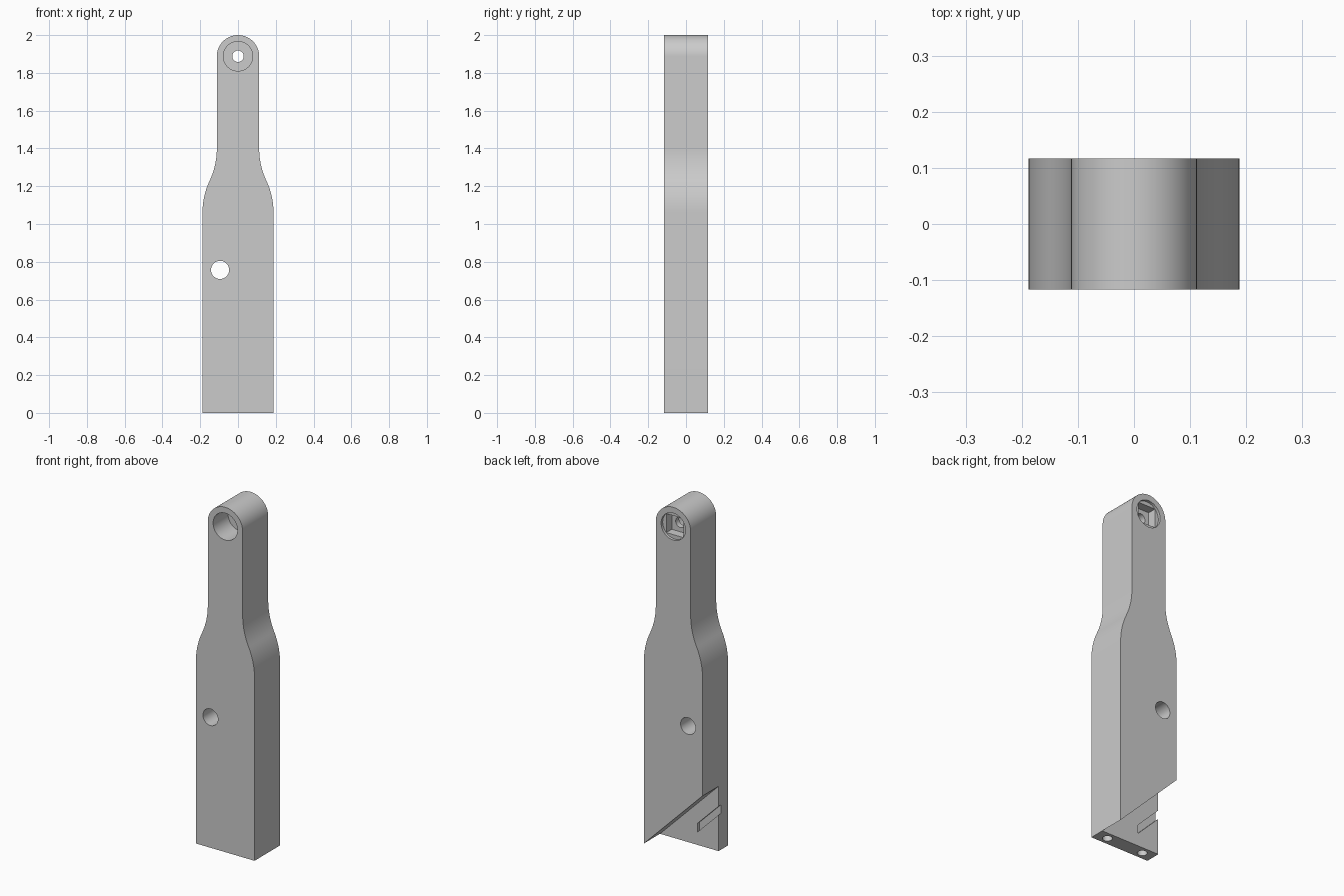
import bpy, bmesh, math

cube = bpy.data.objects.get("Cube")
if cube:
    bpy.data.objects.remove(cube, do_unlink=True)

grey = bpy.data.materials.new("plain_grey")
grey.use_nodes = True
GREY = (0.6, 0.6, 0.6, 1)
grey.diffuse_color = GREY
grey.node_tree.nodes["Principled BSDF"].inputs["Base Color"].default_value = GREY

HALF_W, HEAD_R, HALF_D = 0.188, 0.112, 0.117
EYE_Z = 2 - HEAD_R
FLAP_Y = -0.03


def prism(name, points, y0, y1):
    """Extrude an x-z outline from y0 to y1."""
    bm = bmesh.new()
    face = bm.faces.new([bm.verts.new((x, y0, z)) for x, z in points])
    out = bmesh.ops.extrude_face_region(bm, geom=[face])
    moved = [v for v in out["geom"] if isinstance(v, bmesh.types.BMVert)]
    bmesh.ops.translate(bm, vec=(0, y1 - y0, 0), verts=moved)
    bmesh.ops.recalc_face_normals(bm, faces=bm.faces)
    mesh = bpy.data.meshes.new(name)
    bm.to_mesh(mesh)
    bm.free()
    mesh.materials.append(grey)
    obj = bpy.data.objects.new(name, mesh)
    bpy.context.collection.objects.link(obj)
    return obj


def circle(cx, cz, r, n=64):
    return [(cx + r * math.cos(math.tau * i / n), cz + r * math.sin(math.tau * i / n))
            for i in range(n)]


# Handle outline: straight grip, S-shaped shoulder, round head
z0, z1, steps = 1.06, 1.40, 12
h, w = (z1 - z0) / 2, (HALF_W - HEAD_R) / 2
R = (h * h + w * w) / (2 * w)
side = [(HALF_W, 0)]
for i in range(2 * steps + 1):
    t = i / steps * h
    if t <= h:
        x = HALF_W - (R - math.sqrt(R * R - t * t))
    else:
        x = HEAD_R + R - math.sqrt(R * R - (2 * h - t) ** 2)
    side.append((x, z0 + t))
head = [(HEAD_R * math.cos(math.pi * i / 48), EYE_Z + HEAD_R * math.sin(math.pi * i / 48))
        for i in range(49)]
outline = side + head + [(-x, z) for x, z in reversed(side)]
body = prism("handle_body", outline, -HALF_D, HALF_D)

# Cutters: eye bores, square pocket, side hole, diagonal notch, slot
q = 0.055
e = 0.05
cutters = [
    prism("eye_front_bore", circle(0, EYE_Z, 0.078), -0.2, 0.02),
    prism("eye_back_recess", circle(0, EYE_Z, 0.078), HALF_D - 0.015, 0.2),
    prism("eye_pocket", [(-q, EYE_Z - q), (q, EYE_Z - q), (q, EYE_Z + q), (-q, EYE_Z + q)],
          HALF_D - 0.065, 0.2),
    prism("eye_pin_hole", circle(0, EYE_Z, 0.03), -0.2, 0.2),
    prism("body_hole", circle(-0.095, 0.757, 0.048), -0.2, 0.2),
    prism("diagonal_notch", [(HALF_W, 0), (HALF_W + e, -e), (-HALF_W - e, -e),
                             (-HALF_W - e, 2 * HALF_W + e)], FLAP_Y, 0.2),
    prism("flap_slot", [(-0.053, 0.075), (-0.053, 0.125), (-0.25, 0.322), (-0.25, 0.272)],
          FLAP_Y - 0.02, 0),
]

# Two blind holes in the base
for x in (-0.117, 0.117):
    hole = prism("base_hole", circle(0, 0, 0.026, 32), -0.1, 0.1)
    hole.rotation_euler.x = math.pi / 2
    hole.location = (x, (FLAP_Y - HALF_D) / 2, 0)
    cutters.append(hole)

for cutter in cutters:
    cutter.hide_render = True
    mod = body.modifiers.new(cutter.name, "BOOLEAN")
    mod.operation = "DIFFERENCE"
    mod.solver = "EXACT"
    mod.object = cutter

# Bake the cuts and drop the cutters
bpy.context.view_layer.update()
depsgraph = bpy.context.evaluated_depsgraph_get()
cut_mesh = bpy.data.meshes.new_from_object(body.evaluated_get(depsgraph))
body.modifiers.clear()
body.data = cut_mesh
for cutter in cutters:
    bpy.data.objects.remove(cutter, do_unlink=True)

# Smooth curved walls, keep edges sharp
bpy.ops.object.select_all(action="DESELECT")
body.select_set(True)
bpy.context.view_layer.objects.active = body
bpy.ops.object.shade_smooth_by_angle(angle=math.radians(30))
